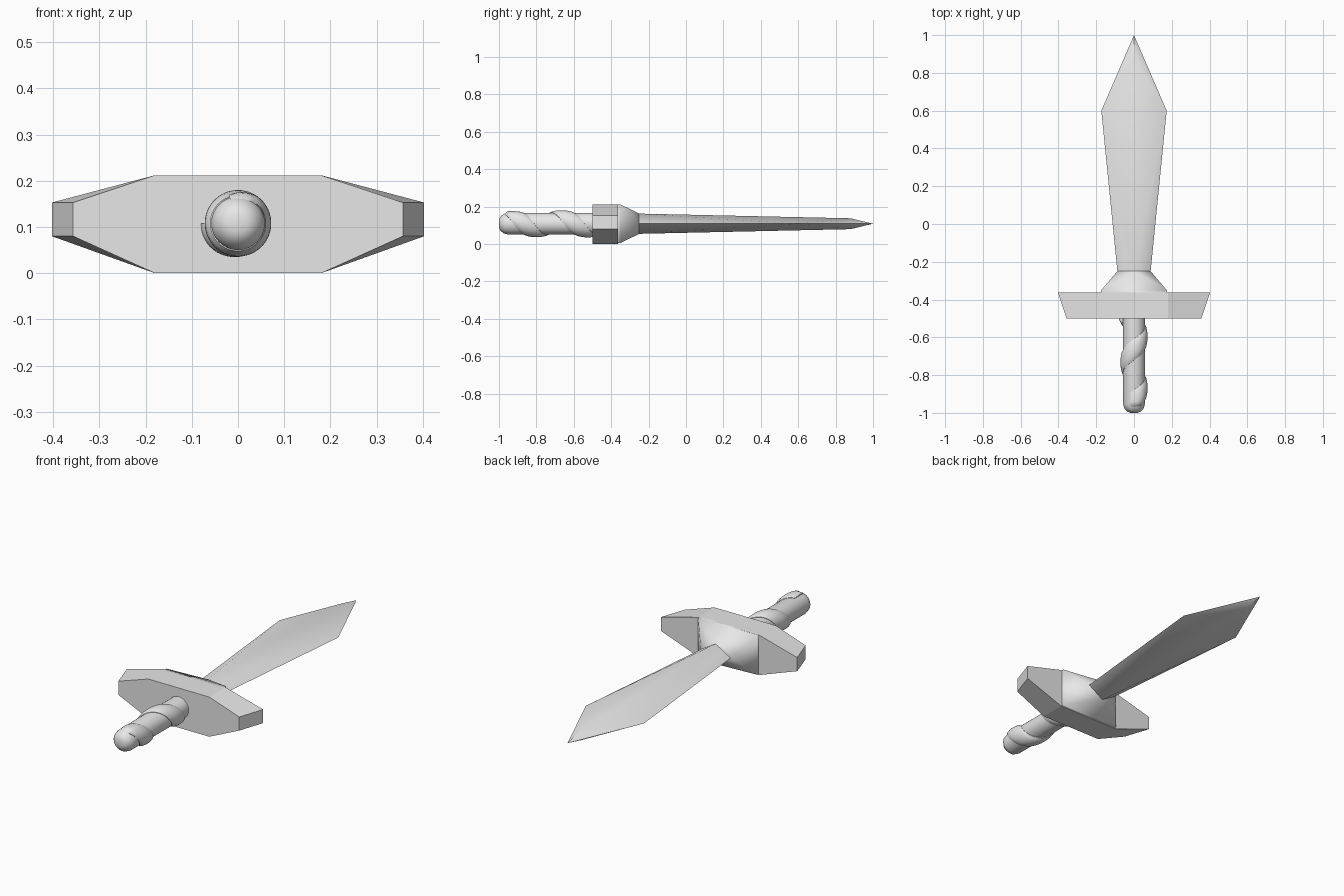
import bpy
import bmesh
from math import sin, cos, pi, radians

cube = bpy.data.objects.get("Cube")
if cube:
    bpy.data.objects.remove(cube, do_unlink=True)

MID = 0.108  # height of the sword's long axis

grey = bpy.data.materials.new("plain_grey")
grey.use_nodes = True
grey.diffuse_color = (0.8, 0.8, 0.8, 1)
grey.node_tree.nodes["Principled BSDF"].inputs["Base Color"].default_value = (0.8, 0.8, 0.8, 1)


def make_object(name, verts, faces, smooth_angle=None):
    mesh = bpy.data.meshes.new(name)
    mesh.from_pydata(verts, [], faces)
    bm = bmesh.new()
    bm.from_mesh(mesh)
    bmesh.ops.recalc_face_normals(bm, faces=bm.faces)
    bm.to_mesh(mesh)
    bm.free()
    mesh.materials.append(grey)
    obj = bpy.data.objects.new(name, mesh)
    bpy.context.collection.objects.link(obj)
    if smooth_angle:
        bpy.ops.object.select_all(action='DESELECT')
        obj.select_set(True)
        bpy.context.view_layer.objects.active = obj
        bpy.ops.object.shade_smooth_by_angle(angle=radians(smooth_angle))
    return obj


def loft(name, rings, smooth_angle=None):
    """Skin a list of closed rings and cap both ends."""
    n = len(rings[0])
    verts = [p for ring in rings for p in ring]
    faces = [(r * n + i, r * n + (i + 1) % n, (r + 1) * n + (i + 1) % n, (r + 1) * n + i)
             for r in range(len(rings) - 1) for i in range(n)]
    faces.append(tuple(range(n)))
    faces.append(tuple(range(len(verts) - n, len(verts))))
    return make_object(name, verts, faces, smooth_angle)


# Guard: eight-sided bar, wider on the blade side
def guard_ring(y, end):
    right = [(0.18, 0.0), (end, 0.08), (end, 0.153), (0.18, 0.212)]
    outline = right + [(-x, z) for x, z in reversed(right)]
    return [(x, y, z) for x, z in outline]


loft("guard", [guard_ring(-0.5, 0.357), guard_ring(-0.363, 0.403)])


# Blade: rectangular foot, diamond-section body, faceted point
def foot(y):
    return [(sx * 0.175, y, MID + sz * 0.104) for sx, sz in ((1, 1), (-1, 1), (-1, -1), (1, -1))]


def diamond(y, side_y, half_width, half_height):
    return [(half_width, side_y, MID), (0, y, MID + half_height),
            (-half_width, side_y, MID), (0, y, MID - half_height)]


verts = foot(-0.38) + foot(-0.352) + diamond(-0.25, -0.25, 0.088, 0.054) \
    + diamond(0.88, 0.6, 0.173, 0.029) + [(0, 1, MID)]
faces = [(0, 1, 2, 3)]
for i in range(4):
    j = (i + 1) % 4
    faces += [(i, j, 4 + j, 4 + i),            # foot sides
              (4 + i, 4 + j, 8 + j),           # flare flats
              (4 + i, 8 + j, 8 + i),           # flare corners
              (12 + i, 12 + j, 16)]            # point
    # body flats, split from the neck ridge to the wide edge
    edge, ridge = (i, j) if i % 2 == 0 else (j, i)
    faces += [(8 + edge, 8 + ridge, 12 + edge), (8 + ridge, 12 + ridge, 12 + edge)]
make_object("blade", verts, faces, 45)


# Grip: round rod with a domed butt
SIDES = 32


def circle(y, radius):
    return [(radius * sin(2 * pi * i / SIDES), y, MID + radius * cos(2 * pi * i / SIDES))
            for i in range(SIDES)]


profile = [(-1.0, 0.02), (-0.993, 0.036), (-0.975, 0.052), (-0.95, 0.058), (-0.48, 0.058)]
loft("grip", [circle(y, r) for y, r in profile], 50)

# Wrap: padded ribbon wound around the grip
PITCH, WIDTH, STEPS, ACROSS = 0.27, 0.112, 100, 8
start, end = -2.1 * pi, 1.5 * pi
rings = []
for s in range(STEPS + 1):
    t = s / STEPS
    angle = start + (end - start) * t
    centre = -0.665 + PITCH * angle / (2 * pi)
    flare = 0.012 * max(0, (t - 0.85) / 0.15)
    taper = min(1, 0.35 + t * 8)
    ring = []
    for k in range(ACROSS + 1):
        u = k / ACROSS
        y = min(max(centre + (u - 0.5) * WIDTH, -0.99), -0.49)
        butt = max(0, -0.955 - y) * 0.9
        radius = 0.06 + 0.012 * taper * sin(pi * u) ** 0.6 + flare - butt
        ring.append((radius * sin(angle), y, MID + radius * cos(angle)))
    for y in (ring[-1][1], ring[0][1]):
        ring.append((0.03 * sin(angle), y, MID + 0.03 * cos(angle)))
    rings.append(ring)
loft("grip_wrap", rings, 50)
